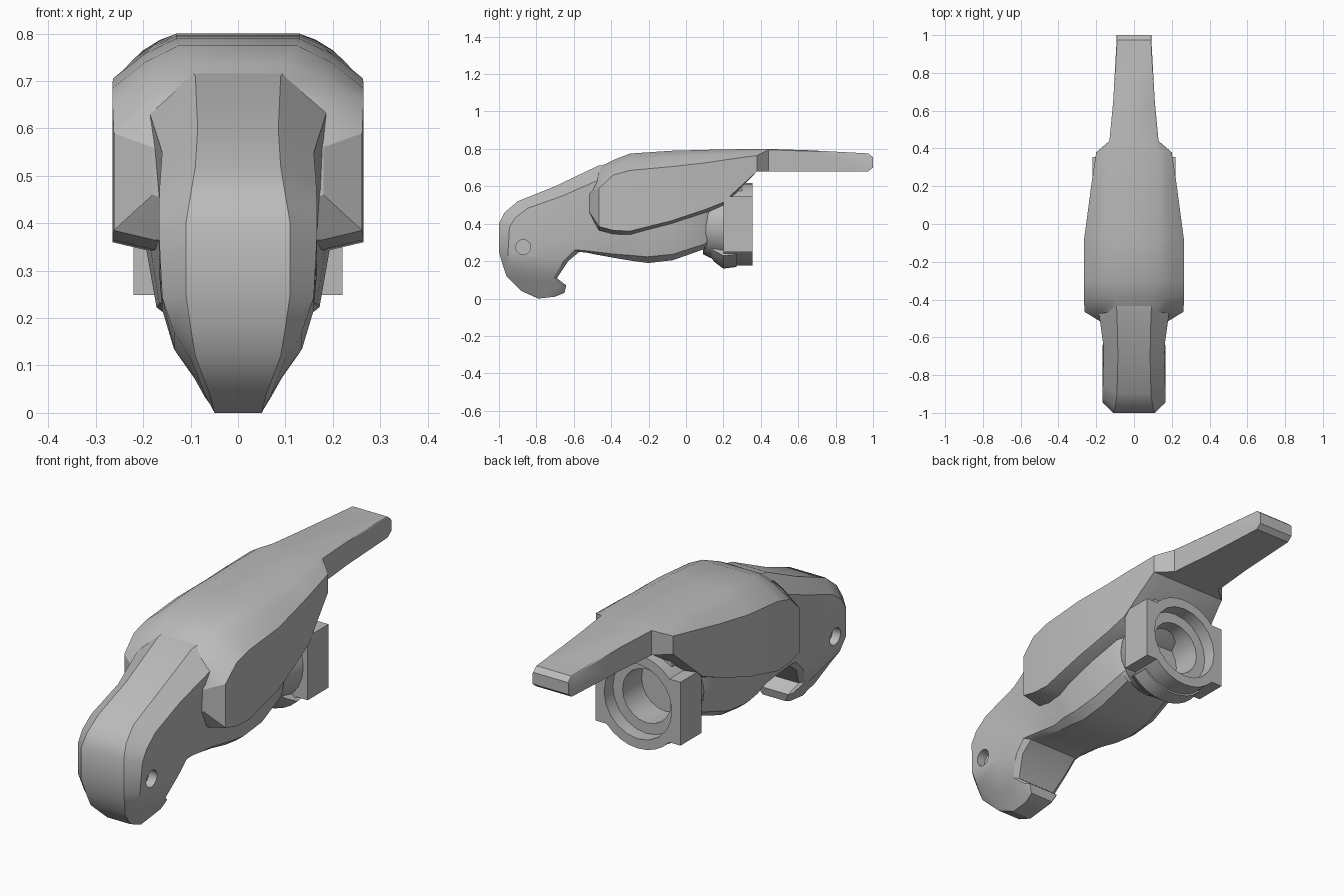
import bpy, bmesh, math

default = bpy.data.objects.get("Cube")
if default:
    bpy.data.objects.remove(default, do_unlink=True)

grey = bpy.data.materials.new("plain_grey")
grey.use_nodes = True
tone = (0.5, 0.5, 0.5, 1)
grey.diffuse_color = tone
grey.node_tree.nodes["Principled BSDF"].inputs["Base Color"].default_value = tone


def make_object(name, bm):
    """Turn a bmesh into a linked, coloured object."""
    bmesh.ops.recalc_face_normals(bm, faces=bm.faces)
    mesh = bpy.data.meshes.new(name)
    bm.to_mesh(mesh)
    bm.free()
    mesh.materials.append(grey)
    obj = bpy.data.objects.new(name, mesh)
    bpy.context.collection.objects.link(obj)
    return obj


def loft(name, rings, closed=True):
    """Skin a list of equal-length point rings and cap both ends."""
    bm = bmesh.new()
    rows = [[bm.verts.new(p) for p in ring] for ring in rings]
    count = len(rows[0])
    for a, b in zip(rows, rows[1:]):
        for i in range(count):
            j = (i + 1) % count
            bm.faces.new((a[i], a[j], b[j], b[i]))
    bm.faces.new(rows[0])
    bm.faces.new(rows[-1])
    return make_object(name, bm)


def mirrored(half):
    """Complete a half ring running from top to bottom on the +x side."""
    return half + [(-x, y, z) for x, y, z in reversed(half)]


def disc(radius, y, z, sides=24):
    steps = [math.tau * i / sides for i in range(sides)]
    return [(radius * math.cos(a), y, z + radius * math.sin(a)) for a in steps]


def cut(obj, cutter):
    mod = obj.modifiers.new("cut", "BOOLEAN")
    mod.operation = "DIFFERENCE"
    mod.solver = "EXACT"
    mod.object = cutter
    bpy.context.view_layer.objects.active = obj
    bpy.ops.object.modifier_apply(modifier=mod.name)


def smooth(obj, degrees=28):
    bpy.ops.object.select_all(action="DESELECT")
    obj.select_set(True)
    bpy.context.view_layer.objects.active = obj
    bpy.ops.object.shade_smooth_by_angle(angle=math.radians(degrees))


# Hooked head, neck and belly: front/top point, back/bottom point, widths
body_sections = [
    (-.79, 0, -.7, .01, .05, .05, .05),
    (-.88, .04, -.65, .03, .06, .07, .06),
    (-.96, .12, -.64, .07, .09, .1, .08),
    (-.98, .18, -.69, .11, .1, .135, .1),
    (-1, .25, -.63, .2, .11, .16, .13),
    (-1, .4, -.57, .25, .11, .167, .13),
    (-.97, .46, -.53, .245, .1, .167, .12),
    (-.9, .52, -.48, .235, .09, .165, .12),
    (-.7, .6, -.37, .215, .085, .16, .12),
    (-.47, .71, -.28, .2, .09, .19, .13),
    (-.3, .74, -.2, .19, .11, .2, .13),
    (-.07, .74, -.07, .205, .1, .2, .13),
    (.09, .7, .1, .265, .1, .18, .12),
    (.12, .6, .13, .3, .1, .16, .1),
]


def body_ring(ty, tz, by, bz, top, side, base):
    def along(t, width):
        return (width, ty + t * (by - ty), tz + t * (bz - tz))
    low = side * .6 + base * .4
    return mirrored([along(0, top), along(.13, side),
                     along(.65, side), along(.94, low), along(1, base)])


body = loft("head_and_belly", [body_ring(*s) for s in body_sections])

# Shell and tail: y, top, shoulder, lower edge, top width, side width
shell_sections = [
    (-.515, .58, .56, .46, .1, .18),
    (-.465, .7, .59, .385, .09, .262),
    (-.39, .74, .66, .365, .1, .265),
    (-.3, .775, .685, .36, .125, .265),
    (-.08, .79, .705, .415, .13, .264),
    (.1, .795, .725, .475, .13, .24),
    (.2, .797, .74, .515, .13, .227),
    (.38, .8, .765, .68, .13, .2),
    (.44, .8, .795, .68, .12, .13),
    (.65, .793, .788, .68, .105, .11),
    (.975, .776, .772, .68, .09, .092),
    (1, .755, .75, .7, .09, .092),
]


def shell_ring(y, top, shoulder, low, crown, side):
    drop = .02 if y < .3 else 0
    bulge = (top - shoulder) * .12
    return mirrored([
        (crown, y, top),
        ((crown + side) / 2, y, (top + shoulder) / 2 + bulge),
        (side, y, shoulder), (side, y, low), (side * .68, y, low - drop)])


shell = loft("shell_and_tail", [shell_ring(*s) for s in shell_sections])

# Pivot recesses on both cheeks
for side in (-1, 1):
    ring = disc(.04, -.87, .275, 16)
    pin = [[(side * d, -.87 + x, z) for x, y, z in ring] for d in (.12, .25)]
    cutter = loft("pivot_cutter", pin)
    cut(body, cutter)
    bpy.data.objects.remove(cutter, do_unlink=True)

# Eared socket block at the back
axis, radius, ear = .397, .22, .148
start = math.asin(ear / radius)
outline = []
for turn in (0, math.pi):
    flip = 1 if turn == 0 else -1
    outline.append((flip * radius, flip * ear))
    for i in range(9):
        a = turn + start + (math.pi - 2 * start) * i / 8
        outline.append((radius * math.cos(a), radius * math.sin(a)))
    outline.append((-flip * radius, flip * ear))
socket = loft("rear_socket", [[(x, y, axis + z) for x, z in outline] for y in (.2, .355)])

# Round collar joining the belly to the socket
collar = loft("socket_collar", [disc(r, y, axis) for r, y in ((.16, .09), (.18, .13), (.2, .21))])

# Stepped bore through socket and collar
for r, y in ((.175, .29), (.125, .15)):
    cutter = loft("bore_cutter", [disc(r, y, axis, 20), disc(r, .5, axis, 20)])
    for part in (socket, collar):
        cut(part, cutter)
    bpy.data.objects.remove(cutter, do_unlink=True)

# Curved lip under the socket
lip_profile = [(.11, .14), (.15, .2), (.2, .237), (.27, .228), (.27, .19), (.19, .17)]
lip_rings = []
for i in range(9):
    a = math.radians(-135 + i * 90 / 8)
    lip_rings.append([(r * math.cos(a), y, axis + r * math.sin(a)) for y, r in lip_profile])
lip = loft("socket_lip", lip_rings)

# Bracket between socket and shell
bracket = loft("shell_bracket", [
    mirrored([(.11, y, .7), (.14, y, .575)]) for y in (.1, .3)])

for part in (body, shell, socket, collar, lip, bracket):
    smooth(part)
